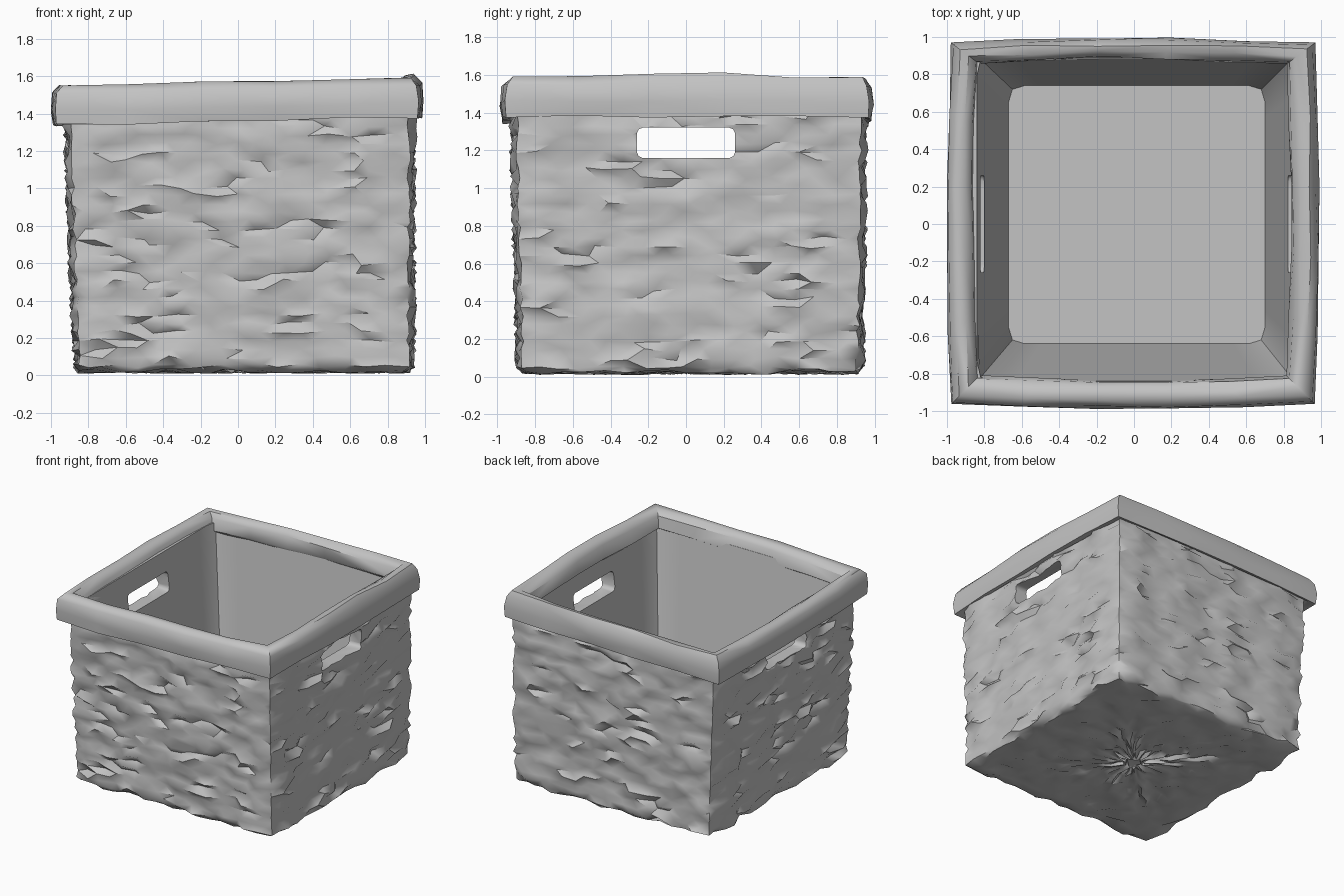
import bpy, bmesh, random
from mathutils import Vector

if "Cube" in bpy.data.objects:
    bpy.data.objects.remove(bpy.data.objects["Cube"])

random.seed(7)

grey = bpy.data.materials.new("woven grey")
grey.diffuse_color = (0.55, 0.55, 0.55, 1)
grey.use_nodes = True
grey.node_tree.nodes["Principled BSDF"].inputs["Base Color"].default_value = grey.diffuse_color


def ring(x0, x1, y0, y1, z, n, cut=0.02, jit_out=0.0, jit_z=0.0, jit_along=0.0, row=0):
    """Rectangular loop, n points per side, with clipped corners and optional weave noise."""
    corners = [Vector((x0, y0, z)), Vector((x1, y0, z)), Vector((x1, y1, z)), Vector((x0, y1, z))]
    normals = [Vector((0, -1, 0)), Vector((1, 0, 0)), Vector((0, 1, 0)), Vector((-1, 0, 0))]
    pts = []
    for s in range(4):
        a, b = corners[s], corners[(s + 1) % 4]
        d = (b - a).normalized()
        for j in range(n):
            p = a.lerp(b, j / n)
            if j == 0:                                   # corner
                out = (normals[s] + normals[s - 1]) * (-cut + random.uniform(-0.4, 0.4) * jit_out)
                p += out
            else:                                        # staggered strands
                stagger = jit_along * (0.6 if row % 2 else -0.6)
                p += d * (stagger + random.uniform(-0.6, 0.6) * jit_along)
                weave = 0.35 if (row + j // 2) % 2 else -0.35
                p += normals[s] * jit_out * (weave + random.uniform(-0.85, 0.85))
            p.z += random.uniform(-jit_z, jit_z)
            pts.append(p)
    return pts


def loft(name, rings, closed, angle):
    """Skin a list of equal loops; closed joins last to first, otherwise both ends are capped."""
    bm = bmesh.new()
    loops = [[bm.verts.new(p) for p in r] for r in rings]
    m = len(loops[0])
    pairs = list(zip(loops, loops[1:])) + ([(loops[-1], loops[0])] if closed else [])
    for a, b in pairs:
        for i in range(m):
            k = (i + 1) % m
            bm.faces.new((a[i], a[k], b[k], b[i]))
    if not closed:
        bm.faces.new(loops[0])
        bm.faces.new(loops[-1])
    bmesh.ops.triangulate(bm, faces=bm.faces[:])
    bmesh.ops.recalc_face_normals(bm, faces=bm.faces[:])
    me = bpy.data.meshes.new(name)
    bm.to_mesh(me)
    bm.free()
    ob = bpy.data.objects.new(name, me)
    bpy.context.collection.objects.link(ob)
    me.materials.append(grey)
    return ob


def activate(ob):
    bpy.ops.object.select_all(action='DESELECT')
    ob.select_set(True)
    bpy.context.view_layer.objects.active = ob


def mix(a, b, t):
    return [u + (v - u) * t for u, v in zip(a, b)]


N = 16
ROWS = 30
floor_box, mouth_box = (-0.67, 0.70, -0.64, 0.74), (-0.84, 0.86, -0.84, 0.90)
base_box, top_box = (-0.86, 0.925, -0.88, 0.925), (-0.915, 0.93, -0.915, 0.94)

# Smooth lining: floor, then sloping inner walls up to the mouth
rings = [ring(*floor_box, 0.10, N)]
for i in range(1, 7):
    rings.append(ring(*mix(floor_box, mouth_box, i / 6), 0.10 + 1.38 * i / 6, N))

# Woven outer walls, top to bottom
rings.append(ring(*top_box, 1.48, N))
for i in range(ROWS + 1):
    t = i / ROWS
    rings.append(ring(*mix(top_box, base_box, t), 1.42 - 1.37 * t, N, 0.015,
                      0.026, 0.011, 0.04, i))

# Woven underside, shrinking loops
for i in range(12):
    k = 0.97 - 0.9 * i / 11
    rings.append(ring(*[c * k for c in base_box], 0.027, N, 0.01 * k, 0.02 * k, 0.018, 0.03 * k, i))

body = loft("basket_body", rings, False, 50)

# Hand holes through the left and right walls
bm = bmesh.new()
bmesh.ops.create_cube(bm, size=1)
for v in bm.verts:
    v.co = Vector((v.co.x * 2.4, v.co.y * 0.52, 1.24 + v.co.z * 0.16))
long_edges = [e for e in bm.edges if abs(e.verts[0].co.x - e.verts[1].co.x) > 1]
bmesh.ops.bevel(bm, geom=long_edges, offset=0.03, segments=2, profile=0.5, affect='EDGES')
cut_mesh = bpy.data.meshes.new("hand_hole_cutter")
bm.to_mesh(cut_mesh)
bm.free()
cut_mesh.materials.append(grey)
cutter = bpy.data.objects.new("hand_hole_cutter", cut_mesh)
bpy.context.collection.objects.link(cutter)
cutter.hide_render = True
mod = body.modifiers.new("hand_holes", 'BOOLEAN')
mod.operation = 'DIFFERENCE'
mod.solver = 'EXACT'
mod.object = cutter
activate(body)
bpy.ops.object.modifier_apply(modifier=mod.name)
bpy.data.objects.remove(cutter)

# Folded fabric rim: a closed section swept round the mouth, (inset from outer edge, height)
section = [(0.055, 1.37), (0.012, 1.36), (0.005, 1.44), (0.015, 1.53),
           (0.05, 1.57), (0.10, 1.565), (0.14, 1.53), (0.155, 1.44), (0.11, 1.41)]
rim_rings = []
for inset, z in section:
    box = (-1.0 + inset, 0.99 - inset, -0.985 + inset, 0.99 - inset * 0.75)
    loop = ring(*box, z, 5, 0.018, 0.010, 0.008)
    for p in loop:
        p.z += 0.022 * p.x                              # rim sits slightly higher on the right
        if z > 1.5 and abs(p.y) < 0.4 and p.x > 0.5:
            p.z += 0.015
    rim_rings.append(loop)
rim = loft("rim_band", rim_rings, True, 40)

for ob, deg in ((body, 50), (rim, 45)):
    activate(ob)
    bpy.ops.object.shade_smooth_by_angle(angle=deg * 3.14159 / 180)
